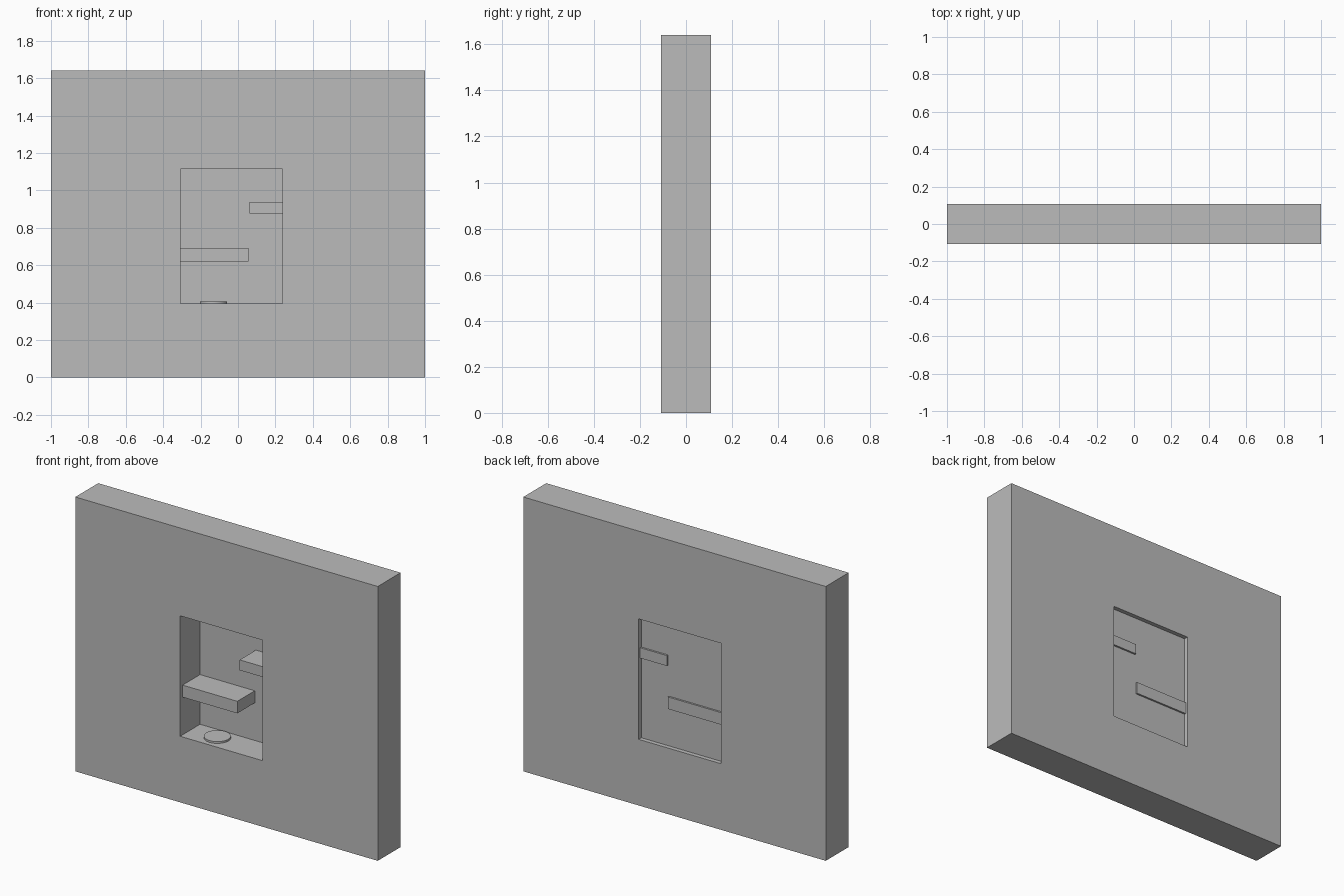
import bpy
import bmesh

cube = bpy.data.objects.get("Cube")
if cube:
    bpy.data.objects.remove(cube, do_unlink=True)

# Single plain grey
grey = bpy.data.materials.new("plain grey")
grey.use_nodes = True
COLOUR = (0.5, 0.5, 0.5, 1)
grey.diffuse_color = COLOUR
grey.node_tree.nodes["Principled BSDF"].inputs["Base Color"].default_value = COLOUR

# Main sizes
HALF_DEPTH = 0.108
WALL_HEIGHT = 1.64
LEFT, RIGHT, SILL, HEAD = -0.307, 0.238, 0.395, 1.115
PANEL_Y = 0.08


def finish(bm, name):
    bmesh.ops.recalc_face_normals(bm, faces=bm.faces)
    mesh = bpy.data.meshes.new(name)
    bm.to_mesh(mesh)
    bm.free()
    mesh.materials.append(grey)
    obj = bpy.data.objects.new(name, mesh)
    bpy.context.collection.objects.link(obj)
    return obj


def box(name, x, y, z):
    """Box given by its (low, high) range on each axis."""
    bm = bmesh.new()
    bmesh.ops.create_cube(bm, size=1)
    for v in bm.verts:
        v.co = [r[0] if c < 0 else r[1] for c, r in zip(v.co, (x, y, z))]
    return finish(bm, name)


def rectangle(bm, x0, x1, z0, z1, y):
    return [bm.verts.new((x, y, z)) for x, z in ((x0, z0), (x1, z0), (x1, z1), (x0, z1))]


# Wall: slab with a rectangular opening cut right through
bm = bmesh.new()
rings = [
    rectangle(bm, -1, 1, 0, WALL_HEIGHT, -HALF_DEPTH),
    rectangle(bm, LEFT, RIGHT, SILL, HEAD, -HALF_DEPTH),
    rectangle(bm, LEFT, RIGHT, SILL, HEAD, HALF_DEPTH),
    rectangle(bm, -1, 1, 0, WALL_HEIGHT, HALF_DEPTH),
]
for a, b in zip(rings, rings[1:] + rings[:1]):
    for i in range(4):
        j = (i + 1) % 4
        bm.faces.new((a[i], a[j], b[j], b[i]))
finish(bm, "wall")

# Thin panel closing the niche near the back
box("back_panel", (LEFT, RIGHT), (PANEL_Y, PANEL_Y + 0.002), (SILL, HEAD))

# Two shelves that pass slightly through the panel
box("lower_shelf", (LEFT, 0.055), (-0.085, 0.093), (0.62, 0.692))
box("upper_shelf", (0.062, RIGHT), (-0.073, 0.093), (0.875, 0.937))

# Low round disc on the sill
bm = bmesh.new()
bmesh.ops.create_cone(bm, cap_ends=True, segments=48, radius1=0.073, radius2=0.073, depth=0.012)
bmesh.ops.translate(bm, verts=bm.verts, vec=(-0.131, -0.008, SILL + 0.005))
disc = finish(bm, "sill_disc")
bpy.ops.object.select_all(action="DESELECT")
disc.select_set(True)
bpy.context.view_layer.objects.active = disc
bpy.ops.object.shade_smooth_by_angle()
